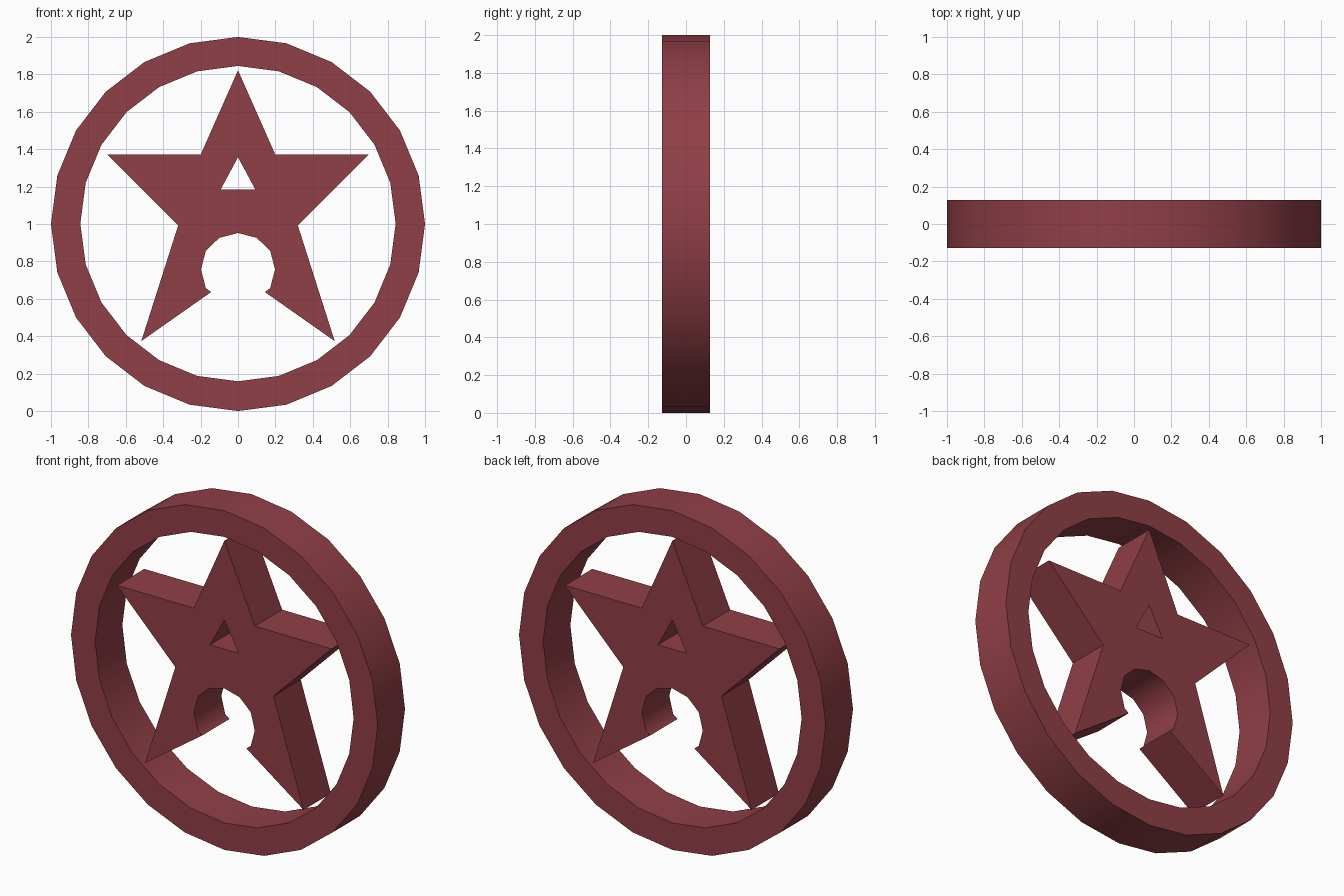
import bpy, bmesh, math

if "Cube" in bpy.data.objects:
    bpy.data.objects.remove(bpy.data.objects["Cube"])

HALF = 0.127  # half thickness front to back

mat = bpy.data.materials.new("dark red")
mat.diffuse_color = (0.28, 0.05, 0.063, 1)
mat.use_nodes = True
mat.node_tree.nodes["Principled BSDF"].inputs["Base Color"].default_value = mat.diffuse_color


def circle(r, cz, n=24):
    return [(r * math.sin(2 * math.pi * i / n), cz + r * math.cos(2 * math.pi * i / n))
            for i in range(n)]


def mirrored(half):
    """Close a right-hand half outline by mirroring it across x = 0."""
    return half + [(-x, z) for x, z in reversed(half) if x > 0.001]


def plate(name, loops):
    """Extrude an outline with holes, given as (x, z) loops, along y."""
    bm = bmesh.new()
    edges = []
    for loop in loops:
        vs = [bm.verts.new((x, -HALF, z)) for x, z in loop]
        edges += [bm.edges.new((vs[i - 1], vs[i])) for i in range(len(vs))]
    bmesh.ops.triangle_fill(bm, use_beauty=True, use_dissolve=False, edges=edges)
    out = bmesh.ops.extrude_face_region(bm, geom=bm.faces[:], use_keep_orig=True)
    moved = [g for g in out["geom"] if isinstance(g, bmesh.types.BMVert)]
    bmesh.ops.translate(bm, verts=moved, vec=(0, 2 * HALF, 0))
    bmesh.ops.recalc_face_normals(bm, faces=bm.faces[:])
    me = bpy.data.meshes.new(name)
    bm.to_mesh(me)
    bm.free()
    me.materials.append(mat)
    ob = bpy.data.objects.new(name, me)
    bpy.context.collection.objects.link(ob)
    bpy.ops.object.select_all(action='DESELECT')
    ob.select_set(True)
    bpy.context.view_layer.objects.active = ob
    bpy.ops.object.shade_smooth_by_angle(angle=math.radians(40))
    return ob


# Outer ring
plate("ring", [circle(1.0, 1.0), circle(0.843, 1.002)])

# Star with a round notch below and a triangular window
notch = [(0.172, 0.657), (0.198, 0.757), (0.172, 0.857), (0.1, 0.926), (0, 0.952)]
star = [(0, 1.822), (0.199, 1.372), (0.7, 1.372), (0.32, 0.992),
        (0.517, 0.374), (0.144, 0.636)] + notch
window = [(0, 1.357), (0.093, 1.184)]
plate("star", [mirrored(star), mirrored(window)])
